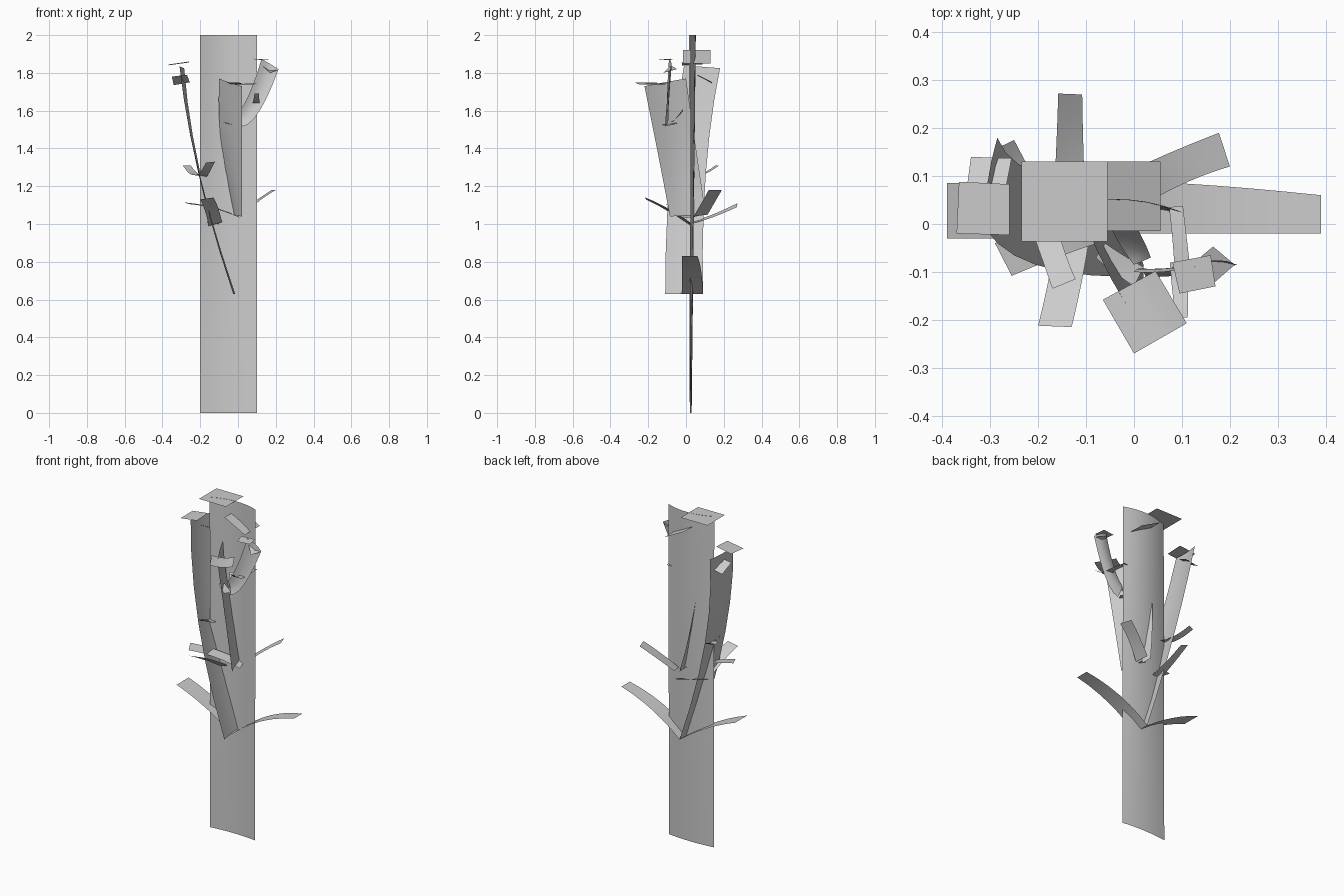
import bpy, bmesh
from mathutils import Vector as V

mat = bpy.data.materials.new("plain grey")
mat.diffuse_color = (0.6, 0.6, 0.6, 1)


def blend(pts, t):
    """Straight line through two points, or a parabola through three."""
    p = [V(q) for q in pts]
    if len(p) == 2:
        return p[0].lerp(p[1], t)
    return (p[0] * (2 * (t - .5) * (t - 1)) + p[1] * (4 * t * (1 - t))
            + p[2] * (2 * t * (t - .5)))


def card(name, left, right, bulge=(0, 0, 0), bulge_end=None, nu=4, nv=6):
    """Thin sheet between two edges, bowed across its width."""
    b0 = V(bulge)
    b1 = V(bulge_end) if bulge_end else b0
    bm = bmesh.new()
    grid = []
    for j in range(nv + 1):
        t = j / nv
        a, b = blend(left, t), blend(right, t)
        grid.append([bm.verts.new(a.lerp(b, i / nu) + b0.lerp(b1, t) * (1 - (2 * i / nu - 1) ** 2))
                     for i in range(nu + 1)])
    for j in range(nv):
        for i in range(nu):
            f = bm.faces.new((grid[j][i], grid[j][i + 1], grid[j + 1][i + 1], grid[j + 1][i]))
            f.smooth = True
    me = bpy.data.meshes.new(name)
    bm.to_mesh(me)
    bm.free()
    me.materials.append(mat)
    bpy.context.collection.objects.link(bpy.data.objects.new(name, me))


def quad(name, a, b, c, d):
    """Flat four-cornered card."""
    card(name, [a, d], [b, c], nu=1, nv=1)


# Main tall stem, bowed towards the back
card("main_stem", [(-.2, .02, 0), (-.2, .015, 2)], [(.1, .02, 0), (.1, .025, 2)],
     (0, .01, 0), (0, .032, 0), nu=8, nv=4)

# Left stem, broad from front to back
card("left_stem", [(-.015, -.11, .63), (-.205, -.085, 1.27), (-.31, -.01, 1.84)],
     [(-.02, .09, .63), (-.2, .105, 1.27), (-.285, .18, 1.825)], (-.008, 0, 0))

# Middle stem
card("middle_stem", [(-.03, .105, 1.05), (-.09, .05, 1.42), (-.1, 0, 1.77)],
     [(.02, -.085, 1.04), (.02, -.15, 1.38), (.02, -.22, 1.73)], (-.008, -.004, 0))

# Right stem
card("right_stem", [(0, -.1, 1.59), (.06, -.1, 1.69), (.125, -.09, 1.875)],
     [(.025, -.11, 1.515), (.115, -.105, 1.6), (.215, -.085, 1.82)], (0, .012, 0))

# Lower leaf pair
card("lower_leaf_right", [(-.02, -.02, .63), (.17, -.02, .755), (.39, -.02, .83)],
     [(-.02, .09, .63), (.17, .08, .755), (.39, .06, .83)])
card("lower_leaf_left", [(-.02, -.03, .63), (-.2, -.03, .745), (-.39, -.03, .83)],
     [(-.02, .085, .63), (-.2, .085, .745), (-.39, .085, .83)])

# Leaf pair part way up the left stem
card("mid_leaf_front", [(-.155, .02, .99), (-.175, -.1, 1.07), (-.2, -.212, 1.13)],
     [(-.085, .02, 1.01), (-.105, -.1, 1.085), (-.13, -.215, 1.14)])
card("mid_leaf_back", [(-.17, .02, 1.01), (-.163, .14, 1.05), (-.158, .272, 1.11)],
     [(-.1, .02, 1.0), (-.105, .14, 1.035), (-.108, .27, 1.09)])

# Leaf pair at the foot of the middle stem
card("middle_base_leaf_right", [(0, .115, 1.05), (.09, .155, 1.12), (.177, .19, 1.18)],
     [(.02, .04, 1.04), (.11, .087, 1.12), (.2, .12, 1.18)])
card("middle_base_leaf_left", [(0, .06, 1.04), (-.14, .01, 1.09), (-.29, -.04, 1.115)],
     [(.02, -.01, 1.03), (-.12, -.055, 1.08), (-.255, -.108, 1.105)])

# Upper leaf pair on the left stem
card("upper_leaf_front", [(-.225, .02, 1.26), (-.2, -.05, 1.275), (-.17, -.135, 1.325)],
     [(-.165, .03, 1.25), (-.15, -.04, 1.275), (-.122, -.115, 1.33)])
card("upper_leaf_back", [(-.235, .03, 1.26), (-.26, .09, 1.27), (-.292, .155, 1.31)],
     [(-.17, .03, 1.25), (-.21, .1, 1.265), (-.25, .175, 1.31)])

# Leaf pairs on the right stem
card("right_stem_leaf_front", [(.075, -.08, 1.64), (.08, -.14, 1.65), (.087, -.195, 1.69)],
     [(.115, -.08, 1.64), (.113, -.14, 1.65), (.112, -.195, 1.69)])
card("right_stem_leaf_back", [(.085, -.1, 1.64), (.08, -.03, 1.64), (.073, .035, 1.635)],
     [(.118, -.1, 1.64), (.11, -.03, 1.64), (.102, .038, 1.635)])
card("right_base_leaf_back", [(0, -.085, 1.54), (-.025, -.05, 1.56), (-.045, -.015, 1.6)],
     [(.035, -.07, 1.54), (.025, -.045, 1.57), (.01, -.015, 1.61)])
card("right_base_leaf_left", [(.02, -.09, 1.52), (-.03, -.06, 1.53), (-.06, -.04, 1.535)],
     [(0, -.13, 1.525), (-.05, -.095, 1.53), (-.08, -.07, 1.54)])

# Caps and tilted cards at the stem tops
quad("main_cap", (-.235, -.037, 1.999), (-.055, -.037, 1.999), (-.055, .13, 1.999), (-.235, .13, 1.999))
quad("main_tilted_card", (-.08, -.015, 1.92), (.055, -.015, 1.85), (.055, .13, 1.85), (-.08, .13, 1.92))
quad("left_cap", (-.37, -.02, 1.84), (-.26, -.023, 1.855), (-.26, .083, 1.86), (-.365, .088, 1.845))
quad("left_tilted_card", (-.35, .065, 1.78), (-.27, .06, 1.79), (-.255, .137, 1.75), (-.34, .14, 1.735))
card("middle_cap", [(-.065, -.158, 1.75), (0, -.27, 1.75)], [(.045, -.098, 1.745), (.11, -.207, 1.745)],
     (0, 0, -.01))
quad("right_cap", (.095, -.145, 1.87), (.17, -.13, 1.868), (.16, -.065, 1.87), (.08, -.08, 1.875))
quad("right_tilted_card", (.17, -.12, 1.8), (.21, -.085, 1.815), (.165, -.047, 1.82), (.125, -.08, 1.84))
